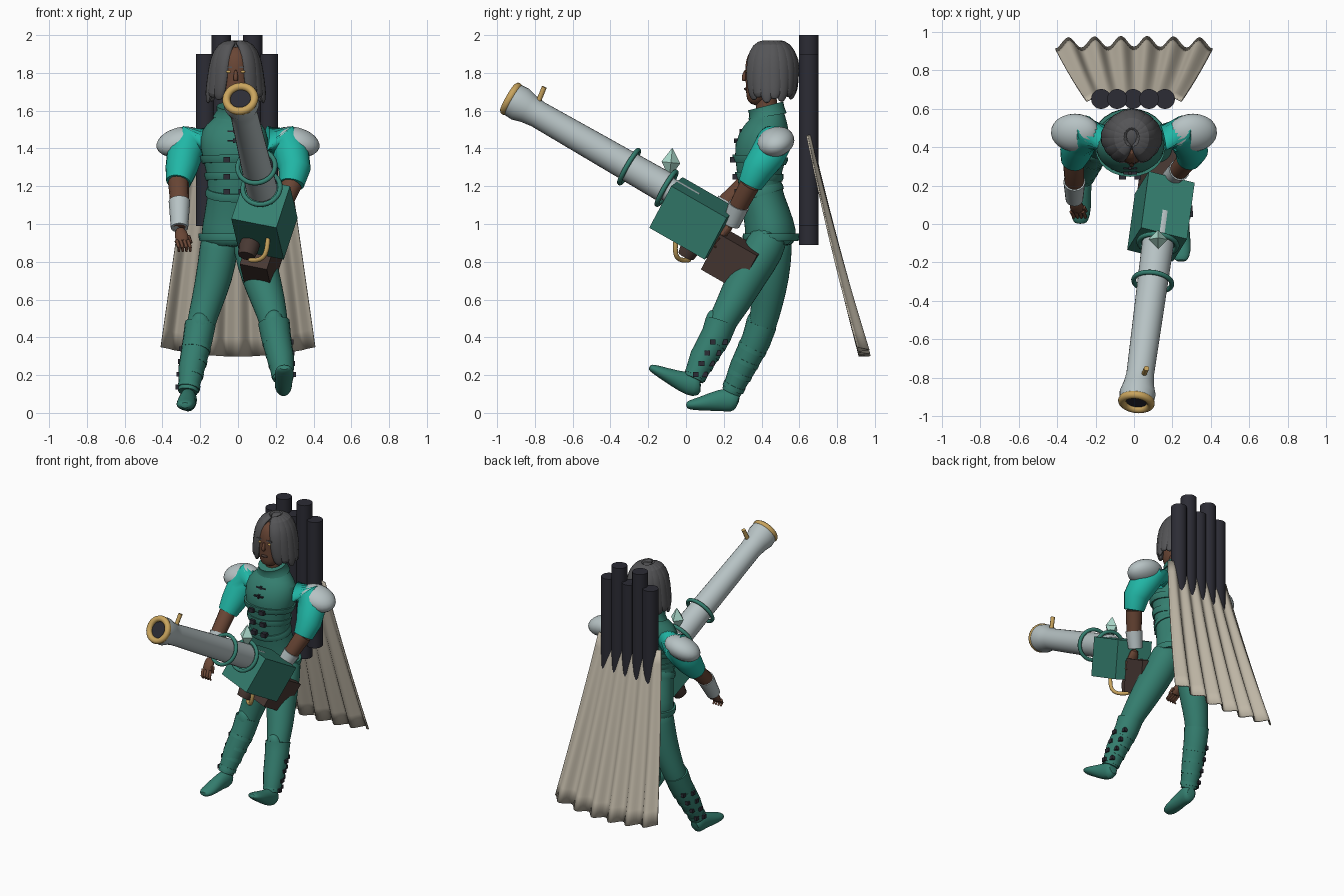
import bpy, bmesh, math
from mathutils import Vector, Matrix, Quaternion

if "Cube" in bpy.data.objects:
    bpy.data.objects.remove(bpy.data.objects["Cube"], do_unlink=True)

made = []


def material(name, *rgb):
    m = bpy.data.materials.new(name)
    m.use_nodes = True
    m.diffuse_color = (*rgb, 1)
    m.node_tree.nodes["Principled BSDF"].inputs["Base Color"].default_value = (*rgb, 1)
    return m


green = material("deep green", .035, .21, .16)
teal = material("bright teal", .015, .47, .38)
silver = material("pale grey", .47, .54, .55)
cream = material("cape cream", .52, .47, .38)
skin = material("brown skin", .14, .06, .035)
grey = material("hair grey", .09, .09, .095)
black = material("near black", .025, .025, .035)
gold = material("gold", .58, .37, .11)
umber = material("dark brown", .065, .04, .033)
mint = material("mint crystal", .42, .72, .62)


def finish(name, bm, mat, sub=0):
    mesh = bpy.data.meshes.new(name)
    bmesh.ops.recalc_face_normals(bm, faces=bm.faces)
    bm.to_mesh(mesh)
    bm.free()
    mesh.materials.append(mat)
    ob = bpy.data.objects.new(name, mesh)
    bpy.context.collection.objects.link(ob)
    if sub:
        ob.modifiers.new("smooth", 'SUBSURF').levels = sub
        ob.modifiers["smooth"].render_levels = sub
    made.append(ob)
    return ob


def loft(name, rings, mat, sides=16, sub=0, ref=(1, 0, 0)):
    """Skin elliptical rings (x, y, z, radius_u, radius_v) along a path."""
    bm = bmesh.new()
    pts = [Vector(r[:3]) for r in rings]
    loops = []
    for i, r in enumerate(rings):
        t = (pts[min(i + 1, len(pts) - 1)] - pts[max(i - 1, 0)]).normalized()
        u = Vector(ref)
        u = (u - t * u.dot(t)).normalized()
        v = t.cross(u)
        turn = [math.tau * k / sides for k in range(sides)]
        loops.append([bm.verts.new(pts[i] + u * r[3] * math.cos(a) + v * r[-1] * math.sin(a)) for a in turn])
    for a, b in zip(loops, loops[1:]):
        for k in range(sides):
            j = (k + 1) % sides
            bm.faces.new((a[k], a[j], b[j], b[k]))
    bm.faces.new(loops[0][::-1])
    bm.faces.new(loops[-1])
    return finish(name, bm, mat, sub)


def box(name, loc, size, mat, rot=Quaternion()):
    bm = bmesh.new()
    m = Matrix.LocRotScale(Vector(loc), rot, Vector(size))
    bmesh.ops.create_cube(bm, size=1, matrix=m)
    return finish(name, bm, mat)


def ball(name, loc, size, mat, rot=Quaternion(), segs=24):
    bm = bmesh.new()
    m = Matrix.LocRotScale(Vector(loc), rot, Vector(size))
    bmesh.ops.create_uvsphere(bm, u_segments=segs, v_segments=max(segs // 2, 2), radius=1, matrix=m)
    return finish(name, bm, mat)


def ring(name, loc, axis, major, minor, mat):
    bpy.ops.mesh.primitive_torus_add(major_radius=major, minor_radius=minor, major_segments=32,
                                     minor_segments=10, location=loc,
                                     rotation=axis.to_track_quat('Z', 'Y').to_euler())
    ob = bpy.context.object
    ob.name = name
    ob.data.materials.append(mat)
    made.append(ob)


# Jacket body
cx = -.02
torso = [(cx, .45, .87, .17, .135), (cx, .45, .95, .18, .14), (cx, .43, 1.05, .16, .125),
         (cx, .385, 1.2, .135, .11), (cx, .39, 1.3, .155, .125), (cx, .395, 1.4, .185, .15),
         (cx, .43, 1.5, .18, .125), (cx, .435, 1.55, .12, .1), (cx, .43, 1.59, .085, .085),
         (cx, .42, 1.63, .08, .085)]
loft("jacket", torso, green, 20, 1)


def torso_at(z, grow=0):
    for a, b in zip(torso, torso[1:]):
        if a[2] <= z <= b[2]:
            f = (z - a[2]) / (b[2] - a[2])
            r = [p + (q - p) * f for p, q in zip(a, b)]
            return (*r[:3], r[3] + grow, r[4] + grow)


# Belts, buckles and chest fastenings
for i, z in enumerate((.93, 1.17, 1.25, 1.34)):
    loft(f"belt_{i}", [torso_at(z - .02, .008), torso_at(z, .012), torso_at(z + .02, .008)], green, 24)
    for x in (-.06, .02) if i else ():
        y = torso_at(z)[1] - torso_at(z)[4]
        box("belt_buckle", (x, y, z), (.035, .05, .03), black)
for z in (1.44, 1.49):
    y = torso_at(z)[1] - torso_at(z)[4]
    box("chest_clasp", (cx, y, z), (.07, .024, .008), black)
    box("chest_knot", (cx, y, z), (.015, .03, .024), black)
loft("collar", [torso_at(1.57, .01), torso_at(1.6, .01), torso_at(1.625, .012)], green, 24)

# Neck and head
hx = -.012
loft("neck", [(hx, .43, 1.57, .058), (hx, .42, 1.72, .055)], skin)
loft("head", [(hx, .345, 1.635, .03, .022), (hx, .36, 1.66, .06, .05), (hx, .385, 1.7, .078, .077),
              (hx, .41, 1.76, .088, .1), (hx, .415, 1.82, .094, .105), (hx, .42, 1.88, .09, .1),
              (hx, .43, 1.94, .06, .07)], skin, 20, 1)
loft("nose", [(hx, .318, 1.82, .008), (hx, .303, 1.775, .014), (hx, .312, 1.755, .016)], skin, 8, 1)
ball("lips", (hx, .319, 1.715, ), (.026, .012, .009), umber, segs=12)
for s in (-1, 1):
    ball("eye", (hx + s * .037, .323, 1.806), (.015, .007, .007), gold, segs=12)
    box("eyebrow", (hx + s * .04, .322, 1.83), (.04, .012, .009), grey)

# Hair made of a cap and overlapping locks
ball("hair_cap", (hx, .47, 1.83), (.12, .13, .14), grey)
count = 15
for i in range(count):
    a = math.radians(38 + (360 - 76) * i / (count - 1))
    s, c = math.sin(a), math.cos(a)
    low = 1.63 + .025 * (i % 2) + .03 * abs(c)
    lock = [(hx + s * p, .45 - c * q, z, w, w * .55) for p, q, z, w in
            ((.02, .03, 1.965, .03), (.08, .09, 1.945, .045), (.115, .125, 1.87, .05),
             (.13, .125, 1.76, .048), (.145, .115, 1.68, .04), (.15, .11, low, .012))]
    loft("hair_lock", lock, grey, 8, 1, ref=(c, s, 0))

# Arms: sleeve, forearm, bracer and shoulder guard
elbows = {-1: ((-.315, .33, 1.22), (-.31, .22, 1.12), (-.31, .13, .98)),
          1: ((.285, .34, 1.21), (.235, .28, 1.1), (.19, .24, 1.0))}
for s, (elbow, mid, wrist) in elbows.items():
    loft("sleeve", [(s * .15, .45, 1.45, .07), (s * .24, .47, 1.44, .095), (s * .285, .43, 1.36, .095),
                    (s * .3, .38, 1.29, .085), (*elbow, .066)], teal, 18)
    loft("forearm", [(*elbow, .055), (*mid, .05), (*wrist, .035)], skin, 14)
    loft("bracer", [(*mid, .057), (*wrist, .046)], silver, 16)
    tilt = Quaternion((0, 1, 0), s * .25) @ Quaternion((1, 0, 0), .25)
    ball("shoulder_guard", (s * .305, .475, 1.435), (.13, .1, .075), silver, tilt)
    palm = Vector(wrist) + Vector((-s * .015, -.045, -.05))
    loft("hand", [(*wrist, .028, .028), (*palm, .042, .025),
                  (*(palm + Vector((0, -.02, -.03))), .035, .02)], skin, 10, 1)
    for k in range(4):
        root = palm + Vector(((k - 1.5) * .02, -.02, -.02))
        tip = root + Vector((-s * .012, -.03, -.035))
        loft("finger", [(*root, .011), (*tip, .009), (*(tip + Vector((0, .015, -.02))), .006)], skin, 8)
    thumb = palm + Vector((-s * .035, 0, 0))
    loft("thumb", [(*palm, .014), (*thumb, .012), (*(thumb + Vector((-s * .012, -.02, -.03))), .008)],
         skin, 8, ref=(0, 1, 0))


# Legs with strapped boots
def leg(side, thigh, boot, foot):
    loft("trouser_leg", thigh, green, 16, 1)
    loft("boot_shaft", boot, green, 16)
    loft("boot_foot", foot, green, 14, 1)
    top, end = Vector(boot[1][:3]), Vector(boot[-1][:3])
    axis = (end - top).normalized()
    for k in range(4):
        p = top.lerp(end, .15 + .25 * k)
        r = .078 - .006 * k
        loft("boot_strap", [(*(p - axis * .012), r), (*(p + axis * .012), r)], green, 16)
        for dx, dy in ((side * r, 0), (side * r * .6, r * .8)):
            box("boot_buckle", p + Vector((dx, dy, 0)), (.022, .03, .026), black)
    knee = Vector(boot[0][:3])
    ball("knee_guard", knee + Vector((0, -.045, -.02)), (.055, .04, .085), green)


leg(1, [(.07, .45, .97, .1), (.08, .42, .87, .11), (.12, .32, .72, .105), (.165, .25, .58, .09),
        (.19, .19, .48, .075), (.21, .13, .36, .07)],
    [(.19, .185, .48, .084), (.2, .16, .41, .08), (.225, .09, .29, .072), (.24, .04, .18, .055)],
    [(.24, .08, .15, .035, .045), (.24, .05, .145, .05, .07), (.242, -.02, .165, .045, .055),
     (.245, -.11, .205, .055, .036), (.245, -.175, .235, .045, .024), (.245, -.195, .243, .025, .014)])
leg(-1, [(-.09, .46, .97, .1), (-.1, .46, .87, .105), (-.125, .45, .72, .1), (-.165, .43, .58, .085),
         (-.2, .405, .46, .075), (-.225, .36, .34, .07)],
    [(-.2, .4, .47, .082), (-.215, .37, .38, .078), (-.245, .3, .24, .07), (-.265, .24, .11, .052)],
    [(-.26, .28, .055, .035, .04), (-.262, .25, .07, .05, .068), (-.268, .18, .068, .045, .06),
     (-.275, .08, .048, .055, .038), (-.28, .02, .042, .045, .026), (-.28, 0, .04, .025, .016)])

# Tubes carried on the back
for i in range(5):
    long = i % 2 * .1
    x = (i - 2) * .083 - .005
    loft("back_tube", [(x, .65, .99 - long, .052), (x, .65, 1.9 + long, .052)], black, 20)

# Cape, a pleated sheet flaring downwards
bm = bmesh.new()
cols, rows = 72, 12
sheet = []
for j in range(rows + 1):
    t = j / rows
    row = []
    for i in range(cols + 1):
        u = 2 * i / cols - 1
        fold = math.cos(u * math.pi * 6) * (.006 + .022 * t)
        y = .66 + .25 * t + .04 * t * t - .01 * u * u - fold
        z = 1.47 - t * (1.17 - .05 * u * u)
        row.append(bm.verts.new((u * (.25 + .16 * t), y, z)))
    sheet.append(row)
for a, b in zip(sheet, sheet[1:]):
    for i in range(cols):
        bm.faces.new((a[i], a[i + 1], b[i + 1], b[i]))
cape = finish("cape", bm, cream)
cape.modifiers.new("thickness", 'SOLIDIFY').thickness = .008

# Shoulder cannon, laid along one tilted axis
base, muzzle = Vector((.13, -.06, 1.165)), Vector((.012, -.93, 1.665))
aim = (muzzle - base).normalized()


def along(s, r):
    return (*(base + aim * s), r)


loft("cannon_barrel", [along(s, r) for s, r in ((-.12, .065), (.04, .065), (.05, .083), (.84, .072),
                                                 (.9, .08), (.95, .094), (1.0, .09))], silver, 28)
loft("cannon_bore", [along(.99, .068), along(1.004, .068)], black, 24)
ring("muzzle_ring", base + aim * 1.005, aim, .075, .021, gold)
for s in (.05, .28):
    ring("barrel_ring", base + aim * s, aim, .1, .013, green)
turn = aim.to_track_quat('Y', 'Z') @ Quaternion((0, 1, 0), -.22)
box("cannon_body", (.14, .04, 1.03), (.25, .34, .26), green, turn)
box("cannon_magazine", (.125, .245, .81), (.15, .23, .22), umber, turn)
loft("sight_post", [(.05, -.785, 1.64, .014), (.065, -.75, 1.725, .014)], gold, 10)
loft("trigger_hook", [(.16, -.05, .95, .014), (.155, -.06, .86, .014), (.135, -.05, .82, .014),
                      (.1, -.02, .805, .014), (.05, .03, .81, .014)], gold, 10, 1, ref=(0, 1, 0))
loft("front_grip", [(.075, .07, .93, .05), (.055, .02, .87, .055), (.045, 0, .83, .045)], umber, 14)

# Crystal above the barrel
lean = Quaternion((1, 0, 0), -.1)
ball("crystal", (.125, -.08, 1.325), (.05, .05, .08), mint, lean, 4)

# Smooth shading with sharp edges kept
bpy.ops.object.select_all(action='DESELECT')
for ob in made:
    ob.select_set(ob.name.split(".")[0] != "crystal")
bpy.context.view_layer.objects.active = made[0]
bpy.ops.object.shade_smooth_by_angle(angle=math.radians(45))
